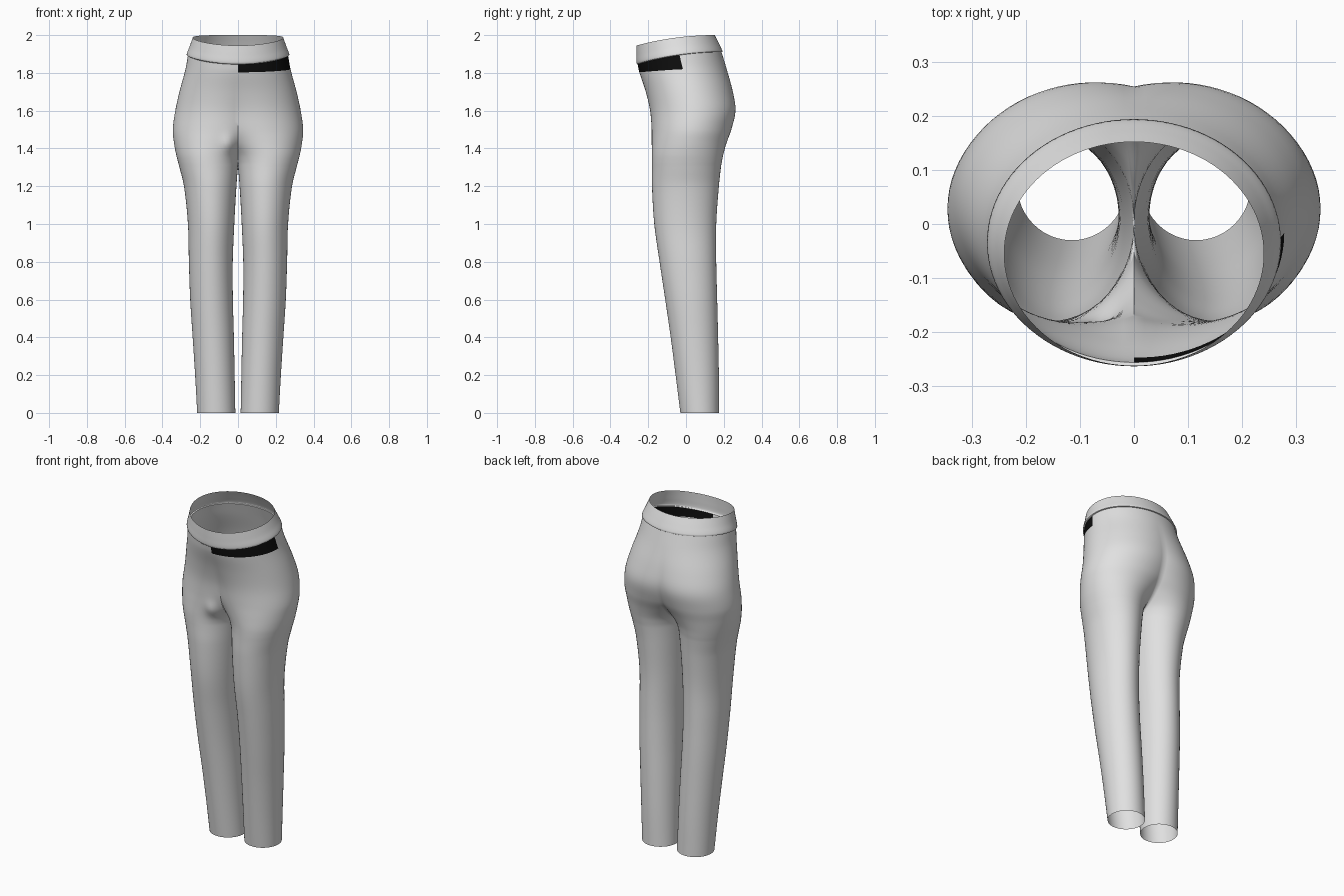
import bpy, bmesh, math

if "Cube" in bpy.data.objects:
    bpy.data.objects.remove(bpy.data.objects["Cube"])

N = 48      # points round one half section
STEPS = 5   # rings between two profile rows


def material(name, rgb):
    m = bpy.data.materials.new(name)
    m.diffuse_color = (*rgb, 1)
    m.use_nodes = True
    m.node_tree.nodes["Principled BSDF"].inputs["Base Color"].default_value = m.diffuse_color
    return m


GREY = material("pale grey cloth", (0.75, 0.75, 0.75))
BLACK = material("black patch", (0.004, 0.004, 0.004))

# Rows: z at back, drop at front, half width, lobe split (1 = legs part), y front, y back
BODY = [
    (1.910, 0.065, 0.265, 0.00, -0.256, 0.188),
    (1.825, 0.022, 0.278, 0.03, -0.247, 0.214),
    (1.70, 0, 0.310, 0.15, -0.213, 0.248),
    (1.60, 0, 0.332, 0.28, -0.190, 0.262),
    (1.50, 0, 0.345, 0.42, -0.182, 0.240),
    (1.43, 0, 0.339, 0.65, -0.180, 0.215),
    (1.37, 0, 0.328, 0.88, -0.180, 0.198),
    (1.33, 0, 0.318, 0.97, -0.180, 0.190),
    (1.30, 0, 0.310, 1.00, -0.180, 0.185),
    (1.20, 0, 0.286, 1.06, -0.180, 0.174),
    (1.00, 0, 0.265, 1.16, -0.168, 0.160),
    (0.80, 0, 0.260, 1.24, -0.140, 0.160),
    (0.60, 0, 0.253, 1.24, -0.110, 0.165),
    (0.40, 0, 0.240, 1.20, -0.081, 0.170),
    (0.20, 0, 0.227, 1.17, -0.055, 0.174),
    (0.00, 0, 0.216, 1.14, -0.030, 0.175),
]
BAND = [
    (2.000, 0.055, 0.240, 0, -0.262, 0.152),
    (1.955, 0.060, 0.256, 0, -0.263, 0.175),
    (1.912, 0.062, 0.272, 0, -0.262, 0.194),
    (1.910, 0.065, 0.265, 0, -0.256, 0.188),
]


def smooth_rows(rows):
    """Cubic interpolation down the profile rows; returns (strip, row)."""
    out = []
    for i in range(len(rows) - 1):
        a, b, c, d = (rows[max(0, min(len(rows) - 1, i + k))] for k in (-1, 0, 1, 2))
        hm = [(c[k] - a[k]) / max(abs(c[0] - a[0]), 1e-6) * (b[0] - c[0]) for k in range(6)]
        hn = [(d[k] - b[k]) / max(abs(d[0] - b[0]), 1e-6) * (b[0] - c[0]) for k in range(6)]
        for s in range(STEPS):
            t = s / STEPS
            h = (2*t**3 - 3*t*t + 1, t**3 - 2*t*t + t, 3*t*t - 2*t**3, t**3 - t*t)
            out.append((i, [h[0]*b[k] + h[1]*hm[k] + h[2]*c[k] + h[3]*hn[k] for k in range(6)]))
    out.append((len(rows) - 1, rows[-1]))
    return out


def half_ring(row):
    """From back centre, round the outer side, to front centre."""
    z, drop, hw, split, yf, yb = row
    rx = hw / (1 + split)
    cx, cy, ry = split * rx, (yf + yb) / 2, (yb - yf) / 2
    start = -math.asin(max(0, min(1, split)))
    pts = []
    for j in range(N + 1):
        a = start + (math.pi - 2 * start) * j / N
        c = math.cos(a)
        x = cx + rx * math.sin(a)
        pts.append((x if x > 1e-5 else 0, cy + ry * c, z - drop * ((1 - c) / 2) ** 2))
    return pts


def cloth(name, rows, patch_strip=None):
    bm = bmesh.new()
    rings = smooth_rows(rows)
    for side in (1, -1):
        grid = []
        for _, row in rings:
            pts = half_ring(row)
            # soft fold beside the front of the crotch, on one side
            grid.append([bm.verts.new((side * x, y - (0.018 * math.exp(
                -((x - 0.05) / 0.035) ** 2 - ((z - 1.42) / 0.05) ** 2)
                if side < 0 and y < -0.05 else 0), z)) for x, y, z in pts])
        for i in range(len(grid) - 1):
            for j in range(N):
                q = [grid[i][j], grid[i + 1][j], grid[i + 1][j + 1], grid[i][j + 1]]
                f = bm.faces.new(q if side < 0 else q[::-1])
                f.smooth = True
                # black patch: front right quarter just below the waistband
                if rings[i][0] == patch_strip and side > 0 and j >= N // 2:
                    f.material_index = 1
    bmesh.ops.remove_doubles(bm, verts=bm.verts, dist=1e-5)
    bmesh.ops.recalc_face_normals(bm, faces=bm.faces)
    # make the sheet face outwards
    low = max(bm.faces, key=lambda f: f.calc_center_median().x)
    if low.normal.x < 0:
        bmesh.ops.reverse_faces(bm, faces=bm.faces)
    me = bpy.data.meshes.new(name)
    bm.to_mesh(me)
    bm.free()
    me.materials.append(GREY)
    me.materials.append(BLACK)
    ob = bpy.data.objects.new(name, me)
    bpy.context.collection.objects.link(ob)
    return ob


# Trouser seat and legs in one sheet, then the waistband above
cloth("trouser_body", BODY, patch_strip=0)
cloth("waistband", BAND)
